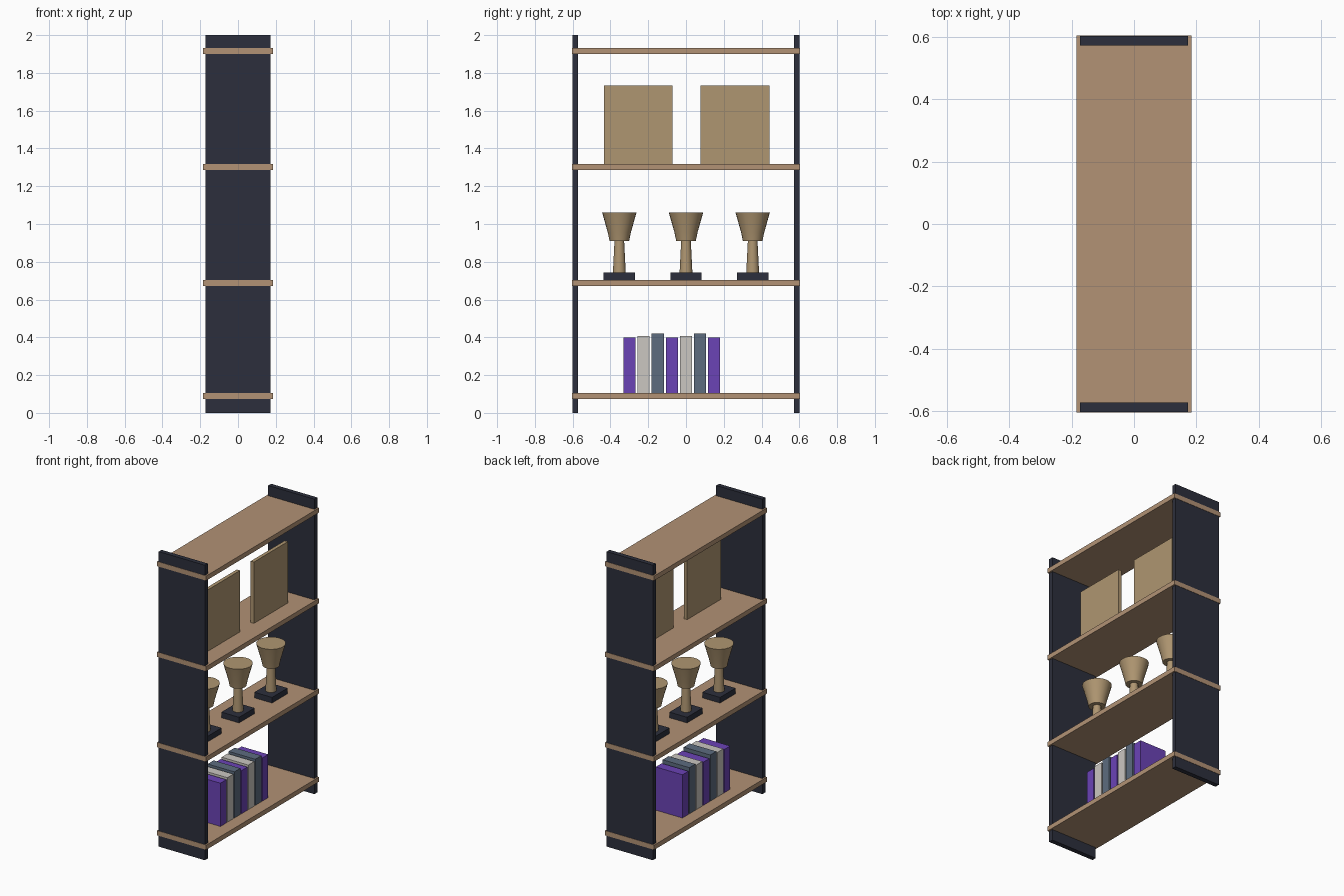
import bpy, bmesh, math

if "Cube" in bpy.data.objects:
    bpy.data.objects.remove(bpy.data.objects["Cube"])


def srgb(r, g, b):
    return [((c / 255 + 0.055) / 1.055) ** 2.4 for c in (r, g, b)] + [1]


def material(name, rgb):
    m = bpy.data.materials.new(name)
    m.diffuse_color = srgb(*rgb)
    m.use_nodes = True
    m.node_tree.nodes["Principled BSDF"].inputs["Base Color"].default_value = m.diffuse_color
    return m


WOOD = material("wood", (178, 146, 117))
DARK = material("dark_metal", (44, 47, 60))
GOLD = material("dull_gold", (175, 150, 113))
PURPLE = material("purple", (107, 67, 182))
PALE = material("pale_grey", (203, 199, 193))
SLATE = material("slate", (93, 108, 127))


def finish(name, bm, mat):
    bmesh.ops.recalc_face_normals(bm, faces=bm.faces)
    mesh = bpy.data.meshes.new(name)
    bm.to_mesh(mesh)
    bm.free()
    mesh.materials.append(mat)
    obj = bpy.data.objects.new(name, mesh)
    bpy.context.collection.objects.link(obj)
    return obj


def box(name, x, y, z, mat):
    """Box from (min, max) ranges on each axis."""
    bm = bmesh.new()
    bmesh.ops.create_cube(bm, size=1)
    for v in bm.verts:
        v.co = [(a + b) / 2 + c * (b - a) for (a, b), c in zip((x, y, z), v.co)]
    return finish(name, bm, mat)


def turned(name, profile, y, mat, sides=24):
    """Solid of revolution about z from (radius, z) points."""
    bm = bmesh.new()
    rings = []
    for r, z in profile:
        rings.append([bm.verts.new((r * math.cos(math.tau * i / sides),
                                    y + r * math.sin(math.tau * i / sides), z))
                      for i in range(sides)])
    for lo, hi in zip(rings, rings[1:]):
        for i in range(sides):
            j = (i + 1) % sides
            bm.faces.new((lo[i], lo[j], hi[j], hi[i]))
    bm.faces.new(rings[0])
    bm.faces.new(rings[-1])
    obj = finish(name, bm, mat)
    bpy.ops.object.select_all(action='DESELECT')
    obj.select_set(True)
    bpy.context.view_layer.objects.active = obj
    bpy.ops.object.shade_smooth_by_angle(angle=math.radians(30))


# Side panels
box("side_panel_near", (-0.173, 0.173), (-0.602, -0.571), (0, 2), DARK)
box("side_panel_far", (-0.173, 0.173), (0.571, 0.602), (0, 2), DARK)

# Shelves
shelf_tops = (0.106, 0.704, 1.317, 1.931)
for i, top in enumerate(shelf_tops):
    box(f"shelf_{i + 1}", (-0.184, 0.184), (-0.604, 0.604), (top - 0.032, top), WOOD)

# Books
styles = ((PURPLE, 0.399), (PALE, 0.408), (SLATE, 0.419))
for i in range(7):
    mat, top = styles[i % 3]
    y = -0.299 + 0.0747 * i
    box(f"book_{i + 1}", (-0.1, 0.1), (y - 0.032, y + 0.032), (shelf_tops[0], top), mat)

# Trophies
for i, y in enumerate((-0.353, 0, 0.353)):
    n = i + 1
    box(f"trophy_base_{n}", (-0.066, 0.066), (y - 0.083, y + 0.083), (0.704, 0.742), DARK)
    turned(f"trophy_stem_{n}", [(0.034, 0.742), (0.025, 0.92)], y, GOLD)
    turned(f"trophy_cup_{n}", [(0.052, 0.911), (0.061, 0.955), (0.091, 1.061)], y, GOLD)

# Framed panels standing on the third shelf
for n, y in (("left", (-0.433, -0.071)), ("right", (0.078, 0.442))):
    box(f"picture_panel_{n}", (0.041, 0.065), y, (shelf_tops[2], 1.733), GOLD)
